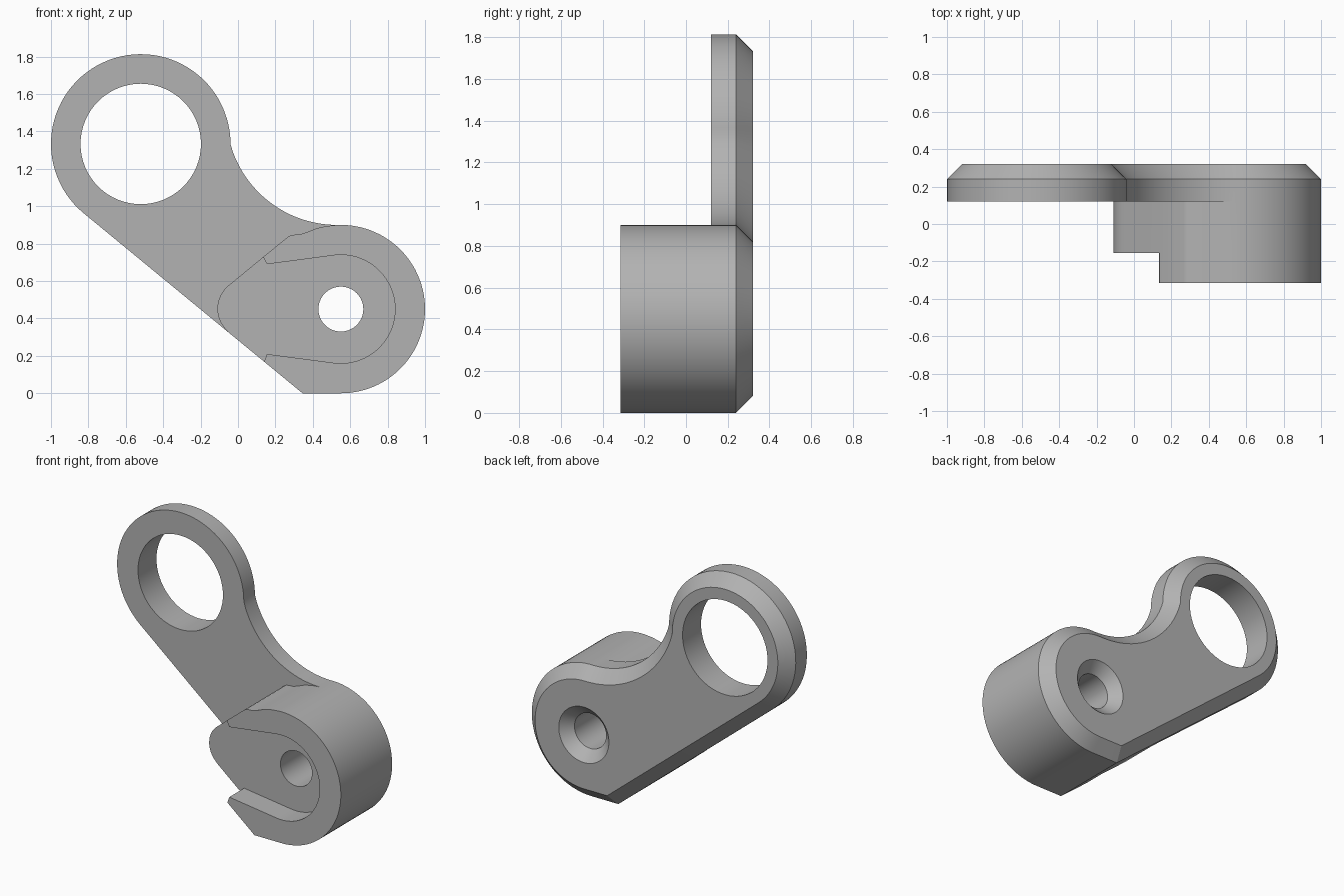
import bpy, bmesh
from math import cos, sin, radians
from mathutils import Vector

cube = bpy.data.objects.get("Cube")
if cube:
    bpy.data.objects.remove(cube, do_unlink=True)

RING, FOOT = (-0.52, 1.333), (0.55, 0.45)
Y_FRONT, Y_FLOOR, Y_PLATE, Y_EDGE, Y_BACK = -0.315, -0.155, 0.12, 0.24, 0.32


def arc(centre, r, a, b, n):
    """Points in the x-z plane from angle a to b, in degrees."""
    steps = [radians(a + (b - a) * i / n) for i in range(n + 1)]
    return [Vector((centre[0] + r * cos(t), centre[1] + r * sin(t))) for t in steps]


def circle(centre, r):
    return arc(centre, r, 0, 360, 64)[:-1]


def points(*pairs):
    return [Vector(p) for p in pairs]


def inset(loop, d):
    """Mitred inward offset of a clockwise loop."""
    out = []
    for i, p in enumerate(loop):
        e1 = (p - loop[i - 1]).normalized()
        e2 = (loop[(i + 1) % len(loop)] - p).normalized()
        n1, n2 = Vector((e1.y, -e1.x)), Vector((e2.y, -e2.x))
        out.append(p + (n1 + n2) * d / (1 + n1.dot(n2)))
    return out


bm = bmesh.new()


def ring_of_verts(loop, y):
    return [bm.verts.new((p.x, y, p.y)) for p in loop]


def wall(loop_a, y_a, loop_b, y_b):
    a, b = ring_of_verts(loop_a, y_a), ring_of_verts(loop_b, y_b)
    for i in range(len(a)):
        bm.faces.new((a[i - 1], a[i], b[i], b[i - 1]))


def cap(y, *loops):
    edges = []
    for loop in loops:
        v = ring_of_verts(loop, y)
        edges += [bm.edges.new((v[i - 1], v[i])) for i in range(len(v))]
    bmesh.ops.triangle_fill(bm, edges=edges, normal=(0, 1, 0), use_beauty=True)


# Outline pieces, all running clockwise
low_corner, nose_end = points((0.14, 0.1686), (-0.051, 0.3256))
foot = arc(FOOT, 0.45, 92.5, -90, 48) + points((0.345, 0)) + [low_corner]
ring = arc(RING, 0.48, 230.6, 0, 56)
neck = arc((0.53, 1.493), 0.593, 196.3, 270, 24)[1:-1]
nose = arc((0.05, 0.452), 0.16, 228, 130, 16)
high_corner = Vector((0.135, 0.729))
shoulder = points((0.265, 0.835), (0.283, 0.845), (0.305, 0.848), (0.335, 0.85),
                  (0.37, 0.862), (0.42, 0.882), (0.475, 0.894))
pocket = (points((0.155, 0.21)) + arc(FOOT, 0.29, -97.5, 97.5, 40)
          + points((0.155, 0.69)))

plate = foot + [nose_end] + ring + neck
block = foot + [nose_end] + nose + [high_corner] + shoulder
rim = foot + pocket + [high_corner] + shoulder
eye, bolt, sink = circle(RING, 0.322), circle(FOOT, 0.12), circle(FOOT, 0.19)
back = inset(plate, 0.08)

# Arm plate with chamfered back edge
wall(plate, Y_PLATE, plate, Y_EDGE)
wall(plate, Y_EDGE, back, Y_BACK)
cap(Y_BACK, back, eye, sink)
cap(Y_PLATE, [nose_end] + ring + neck + [foot[0]] + shoulder[::-1]
    + [high_corner] + nose[::-1], eye)

# Foot block and raised rim around the pocket
wall(block, Y_FLOOR, block, Y_PLATE)
cap(Y_FLOOR, [low_corner, nose_end] + nose + [high_corner] + pocket[::-1], bolt)
wall(rim, Y_FRONT, rim, Y_FLOOR)
cap(Y_FRONT, rim)

# Large eye and countersunk bolt hole
wall(eye, Y_PLATE, eye, Y_BACK)
wall(bolt, Y_FLOOR, bolt, Y_BACK - 0.07)
wall(bolt, Y_BACK - 0.07, sink, Y_BACK)

bmesh.ops.remove_doubles(bm, verts=bm.verts[:], dist=0.0002)
bmesh.ops.recalc_face_normals(bm, faces=bm.faces[:])
mesh = bpy.data.meshes.new("bracket_arm")
bm.to_mesh(mesh)
bm.free()

grey = bpy.data.materials.new("plain_grey")
grey.use_nodes = True
colour = (0.45, 0.45, 0.45, 1)
grey.diffuse_color = colour
grey.node_tree.nodes["Principled BSDF"].inputs["Base Color"].default_value = colour
mesh.materials.append(grey)

bracket = bpy.data.objects.new("bracket_arm", mesh)
bpy.context.collection.objects.link(bracket)
bpy.context.view_layer.objects.active = bracket
bracket.select_set(True)
bpy.ops.object.shade_smooth_by_angle(angle=radians(25))
